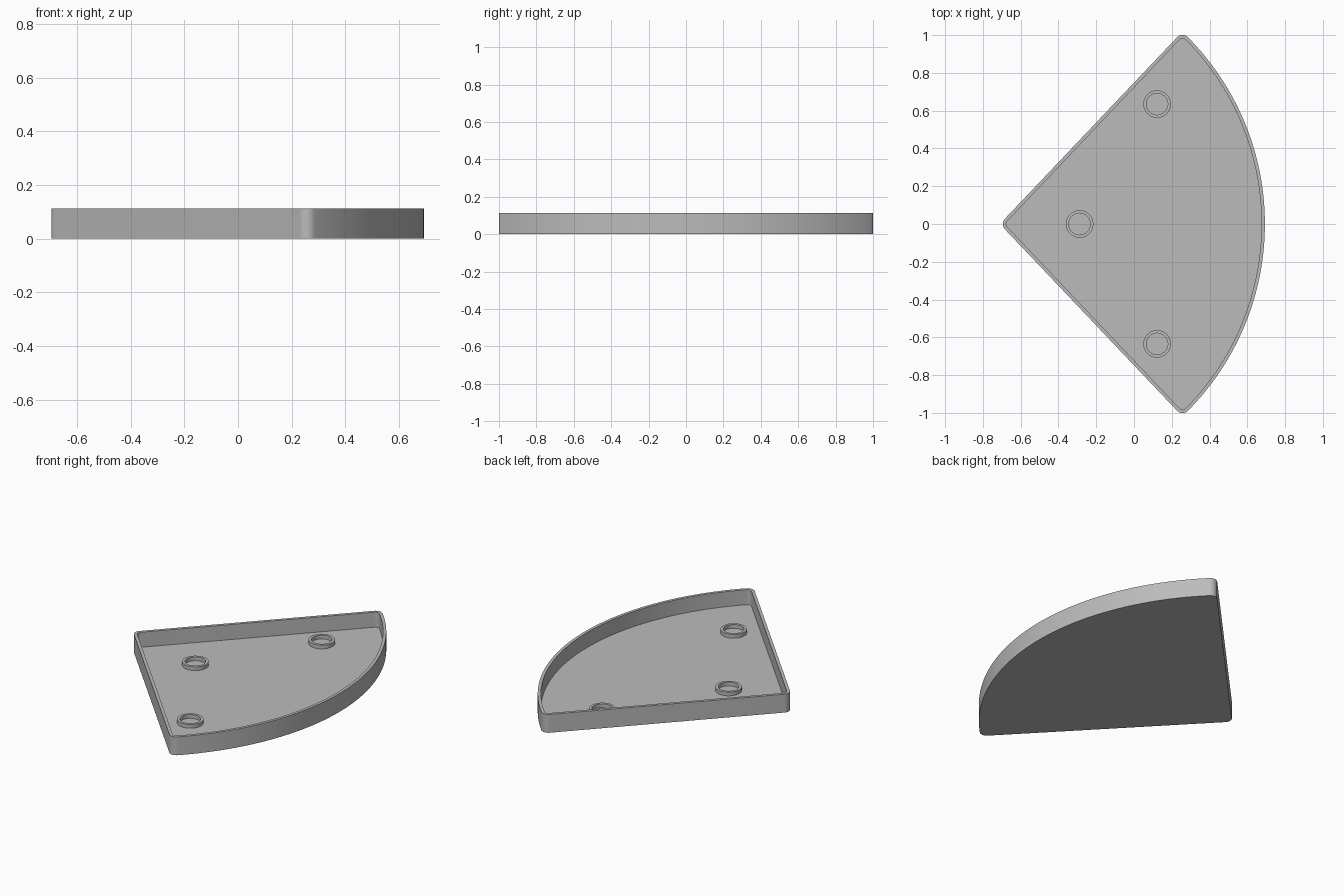
import bpy, bmesh
from math import radians, sin, cos, asin, pi

if "Cube" in bpy.data.objects:
    bpy.data.objects.remove(bpy.data.objects["Cube"], do_unlink=True)

APEX_X, RADIUS, CORNER = -0.71, 1.403, 0.04
HALF = radians(46.5)
HEIGHT, FLOOR, WALL = 0.112, 0.02, 0.018

grey = bpy.data.materials.new("grey")
grey.use_nodes = True
colour = (0.5, 0.5, 0.5, 1)
grey.diffuse_color = colour
grey.node_tree.nodes["Principled BSDF"].inputs["Base Color"].default_value = colour


def arc(cx, cy, r, start, end, steps):
    angles = [start + (end - start) * i / steps for i in range(steps + 1)]
    return [(cx + r * cos(a), cy + r * sin(a)) for a in angles]


def sector(inset):
    """Rounded sector outline, shrunk evenly by inset."""
    r = CORNER - inset
    reach = RADIUS - CORNER
    phi = HALF - asin(CORNER / reach)
    cx, cy = APEX_X + reach * cos(phi), reach * sin(phi)
    side = HALF + pi / 2
    return (arc(APEX_X, 0, RADIUS - inset, -phi, phi, 64)[:-1]
            + arc(cx, cy, r, phi, side, 12)
            + arc(APEX_X + CORNER / sin(HALF), 0, r, side, 2 * pi - side, 12)
            + arc(cx, -cy, r, 2 * pi - side, 2 * pi - phi, 12)[:-1])


def circle(x, y, r):
    return arc(x, y, r, 0, 2 * pi, 48)[:-1]


def loft(name, sections, capped):
    """Join outlines at given heights, either capped or closed into a ring."""
    bm = bmesh.new()
    loops = [[bm.verts.new((x, y, z)) for x, y in pts] for pts, z in sections]
    pairs = list(zip(loops, loops[1:]))
    if capped:
        bm.faces.new(loops[0])
        bm.faces.new(loops[-1])
    else:
        pairs.append((loops[-1], loops[0]))
    n = len(loops[0])
    for a, b in pairs:
        for i in range(n):
            j = (i + 1) % n
            bm.faces.new((a[i], a[j], b[j], b[i]))
    bmesh.ops.recalc_face_normals(bm, faces=bm.faces)
    mesh = bpy.data.meshes.new(name)
    bm.to_mesh(mesh)
    bm.free()
    mesh.materials.append(grey)
    obj = bpy.data.objects.new(name, mesh)
    bpy.context.collection.objects.link(obj)
    bpy.ops.object.select_all(action='DESELECT')
    obj.select_set(True)
    bpy.context.view_layer.objects.active = obj
    bpy.ops.object.shade_smooth_by_angle(angle=radians(30))


# Shallow tray: outer wall, rim, inner wall and floor
outer, inner = sector(0), sector(WALL)
loft("tray", [(outer, 0), (outer, HEIGHT), (inner, HEIGHT), (inner, FLOOR)], True)

# Raised rings on the floor
for name, x, y in (("apex_ring", -0.288, 0), ("back_ring", 0.122, 0.635),
                   ("front_ring", 0.122, -0.635)):
    big, small = circle(x, y, 0.073), circle(x, y, 0.057)
    low, top = FLOOR - 0.002, FLOOR + 0.023
    loft(name, [(big, low), (big, top), (small, top), (small, low)], False)
